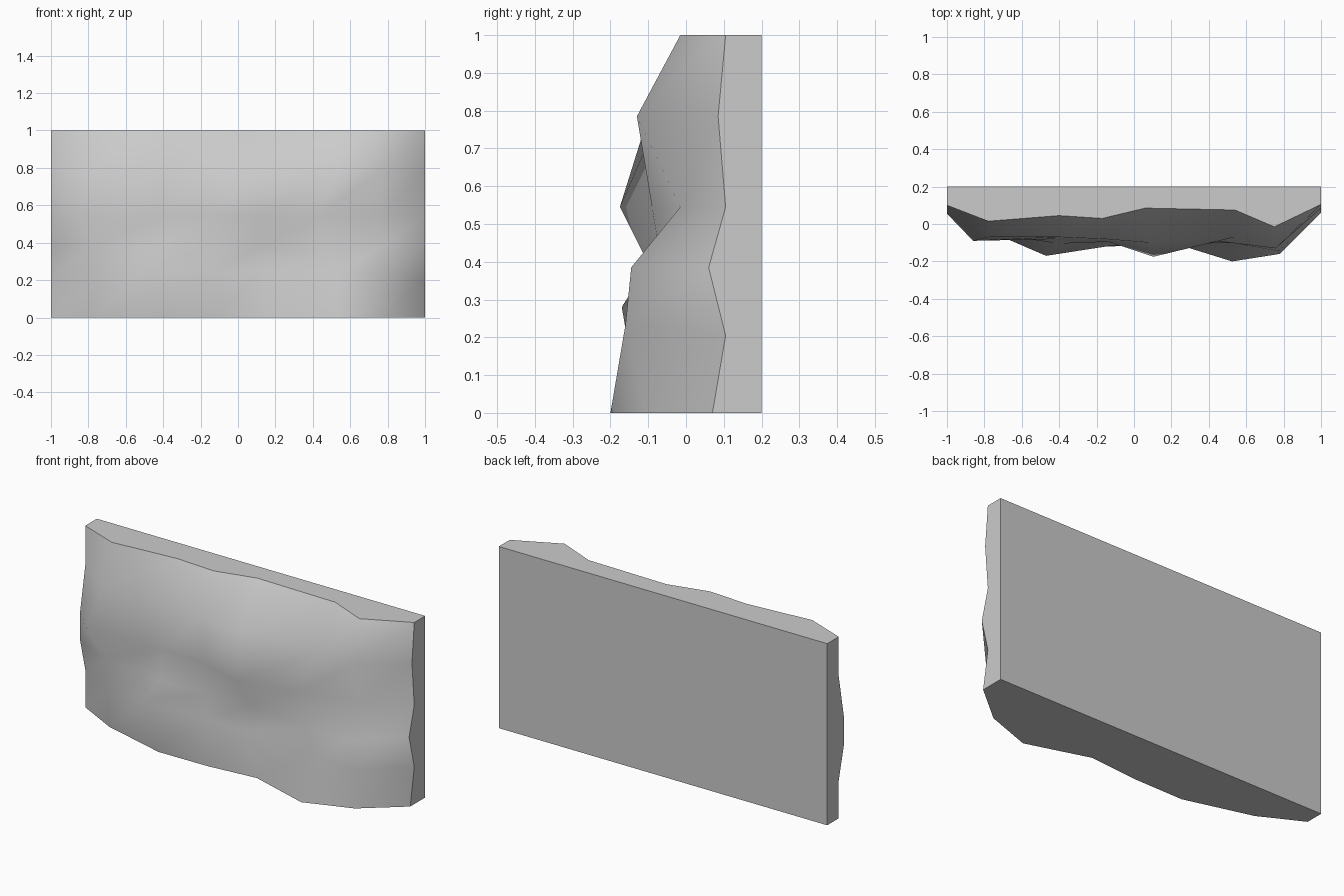
import bpy, bmesh, math

if "Cube" in bpy.data.objects:
    bpy.data.objects.remove(bpy.data.objects["Cube"])

BACK = 0.2
# column positions along the bottom and top edges
X_BOTTOM = [-1, -0.77, -0.40, -0.10, 0.18, 0.525, 0.787, 1]
X_TOP = [-1, -0.78, -0.40, -0.17, 0.06, 0.54, 0.75, 1]
HEIGHTS = [0, 0.205, 0.385, 0.545, 0.785, 1]
# depth of the rough front, one row per height
DEPTH = [
    [0.10, -0.02, -0.122, -0.119, -0.093, -0.20, -0.107, 0.07],
    [0.10, -0.04, -0.17, -0.115, -0.11, -0.10, -0.16, 0.105],
    [0.055, -0.05, -0.105, -0.085, -0.095, -0.055, -0.145, 0.06],
    [0.055, -0.09, -0.08, -0.095, -0.175, -0.09, -0.015, 0.105],
    [0.10, -0.07, -0.07, -0.08, -0.10, -0.07, -0.13, 0.085],
    [0.10, 0.015, 0.045, 0.03, 0.085, 0.075, -0.015, 0.105],
]
# irregular (x, z) shifts of single bumps, keyed by (row, column)
SHIFT = {(1, 2): (-0.07, 0.075), (1, 3): (0, 0.045), (1, 4): (-0.03, 0.05),
         (1, 5): (0, 0.03), (1, 6): (0, 0.03), (2, 5): (-0.08, -0.05),
         (3, 1): (-0.085, 0), (3, 4): (-0.01, 0), (3, 5): (-0.1, 0)}

bm = bmesh.new()

# rough front face
grid = []
for r, z in enumerate(HEIGHTS):
    row = []
    for c in range(len(X_TOP)):
        dx, dz = SHIFT.get((r, c), (0, 0))
        x = X_BOTTOM[c] + (X_TOP[c] - X_BOTTOM[c]) * z
        row.append(bm.verts.new((x + dx, DEPTH[r][c], z + dz)))
    grid.append(row)
for lo, hi in zip(grid, grid[1:]):
    for c in range(len(lo) - 1):
        bm.faces.new((lo[c], lo[c + 1], hi[c + 1], hi[c]))

# flat back and the four side faces
bl, br, tr, tl = [bm.verts.new((x, BACK, z))
                  for x, z in ((-1, 0), (1, 0), (1, 1), (-1, 1))]
left = [row[0] for row in grid]
right = [row[-1] for row in grid]
flat = [bm.faces.new(f) for f in (
    (bl, br, tr, tl),
    grid[0] + [br, bl],
    grid[-1] + [tr, tl],
    left + [tl, bl],
    right + [tr, br])]
bmesh.ops.recalc_face_normals(bm, faces=bm.faces)

# smooth rock, crisp rim
for f in bm.faces:
    f.smooth = f not in flat
for f in flat:
    for e in f.edges:
        e.smooth = False

mesh = bpy.data.meshes.new("rock_wall")
bm.to_mesh(mesh)
bm.free()
wall = bpy.data.objects.new("rock_wall", mesh)
bpy.context.collection.objects.link(wall)
